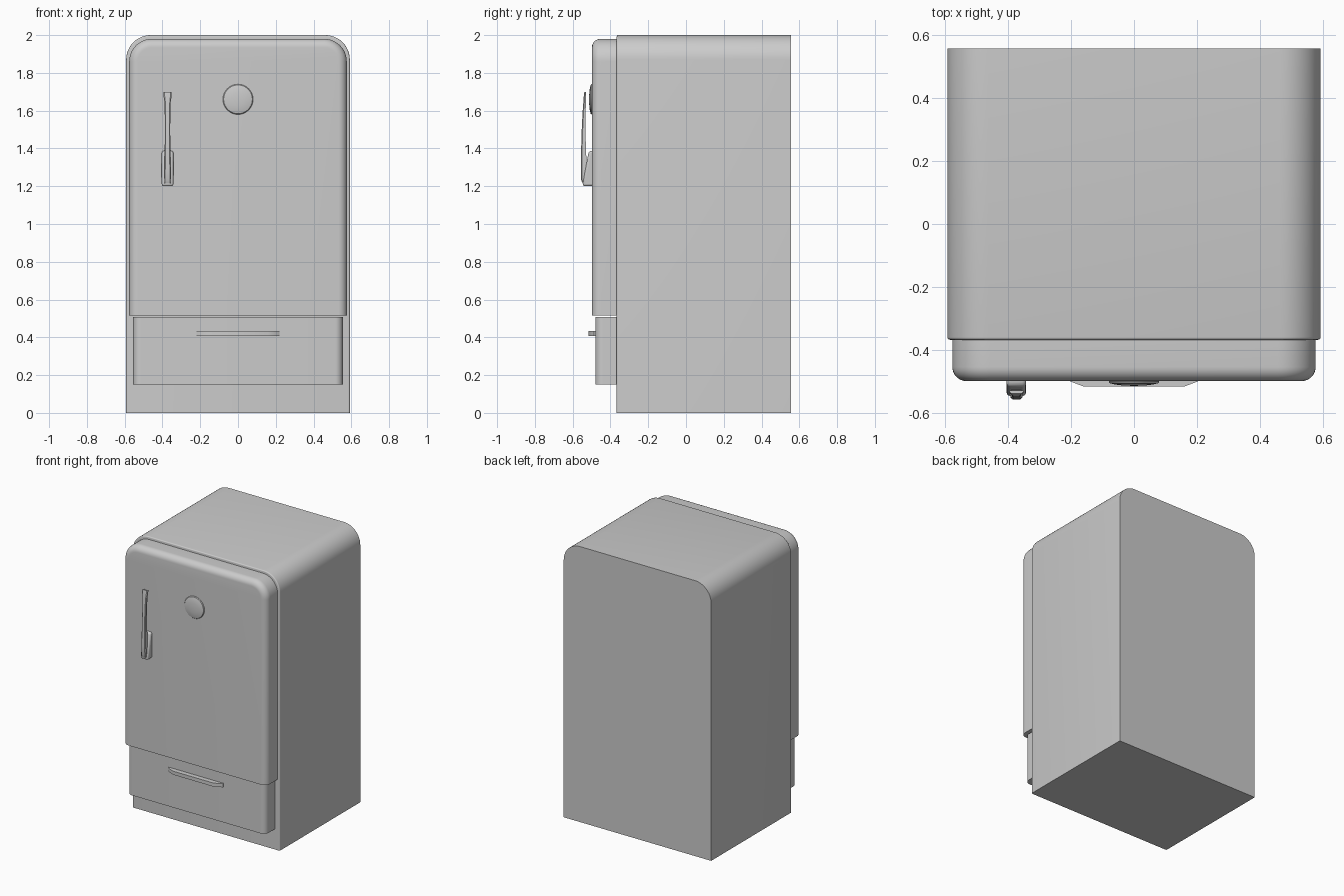
import bpy, bmesh, math

if "Cube" in bpy.data.objects:
    bpy.data.objects.remove(bpy.data.objects["Cube"])


def loft(name, rings, smooth=True):
    """Join matching closed rings of points into a capped solid."""
    bm = bmesh.new()
    vs = [[bm.verts.new(p) for p in ring] for ring in rings]
    n = len(rings[0])
    for a, b in zip(vs, vs[1:]):
        for i in range(n):
            j = (i + 1) % n
            bm.faces.new((a[i], a[j], b[j], b[i]))
    bm.faces.new(vs[0])
    bm.faces.new(vs[-1])
    bmesh.ops.recalc_face_normals(bm, faces=bm.faces)
    me = bpy.data.meshes.new(name)
    bm.to_mesh(me)
    bm.free()
    ob = bpy.data.objects.new(name, me)
    bpy.context.collection.objects.link(ob)
    if smooth:
        bpy.ops.object.select_all(action='DESELECT')
        ob.select_set(True)
        bpy.context.view_layer.objects.active = ob
        bpy.ops.object.shade_smooth_by_angle(angle=math.radians(35))
    return ob


def arch(hw, z0, z1, r, y, steps=12):
    """Upright outline with a straight base and rounded top corners."""
    pts = [(-hw, y, z0), (hw, y, z0)]
    if r <= 0:
        return pts + [(hw, y, z1), (-hw, y, z1)]
    for sx, start in ((1, 0), (-1, 90)):
        for i in range(steps + 1):
            a = math.radians(start + 90 * i / steps)
            pts.append((sx * (hw - r) + r * math.cos(a), y, z1 - r + r * math.sin(a)))
    return pts


def panel(name, hw, z0, z1, r, y_back, y_front, f, steps=8):
    """Panel whose front edge is filleted by f on the sides (and arched top)."""
    rings = [arch(hw, z0, z1, r, y_back)]
    for i in range(steps + 1):
        a = math.pi / 2 * i / steps
        d = f * (1 - math.cos(a))
        top = d if r > 0 else 0
        rings.append(arch(hw - d, z0, z1 - top, max(r - d, 0), y_front + f - f * math.sin(a)))
    return loft(name, rings)


# Cabinet, door and lower drawer
panel("cabinet", 0.592, 0, 2.0, 0.13, 0.557, -0.367, 0.008, 4)
panel("door", 0.576, 0.515, 1.98, 0.12, -0.36, -0.498, 0.045)
panel("drawer", 0.555, 0.15, 0.508, 0, -0.36, -0.48, 0.04)

# Drawer pull: shallow bowed bar
bow = [(-0.22, -0.47), (-0.22, -0.487), (-0.2, -0.5), (-0.16, -0.515),
       (0.16, -0.515), (0.2, -0.5), (0.22, -0.487), (0.22, -0.47)]
pull = loft("drawer_pull", [[(x, y, z) for x, y in bow] for z in (0.408, 0.434)])

# Round domed badge
N = 40
badge = [(0.079, -0.49), (0.08, -0.5), (0.076, -0.505), (0.06, -0.509),
         (0.035, -0.512), (0.008, -0.513)]
loft("round_badge", [[(r * math.cos(2 * math.pi * i / N), y, 1.66 + r * math.sin(2 * math.pi * i / N))
                      for i in range(N)] for r, y in badge])

# Door latch base: wedge deepening toward the bottom
HX = -0.373
wedge = [(-0.485, 1.2), (-0.485, 1.39), (-0.515, 1.385), (-0.54, 1.25), (-0.547, 1.2)]
base = loft("latch_base", [[(HX + s, y, z) for y, z in wedge] for s in (-0.031, 0.031)])
bev = base.modifiers.new("bevel", 'BEVEL')
bev.width = 0.012
bev.segments = 3

# Door lever: slightly curved bar, flared at the upper end (z, half width, outer y, inner y)
lever = [(1.215, 0.018, -0.548, -0.53), (1.235, 0.019, -0.555, -0.53),
         (1.30, 0.017, -0.556, -0.525), (1.40, 0.015, -0.555, -0.53),
         (1.50, 0.014, -0.552, -0.532), (1.60, 0.015, -0.547, -0.531),
         (1.65, 0.017, -0.543, -0.53), (1.68, 0.022, -0.541, -0.529),
         (1.70, 0.022, -0.538, -0.528)]
loft("latch_lever", [[(HX - w, yi, z), (HX + w, yi, z), (HX + w, yo + 0.005, z), (HX + w * 0.7, yo, z),
                      (HX - w * 0.7, yo, z), (HX - w, yo + 0.005, z)] for z, w, yo, yi in lever])
